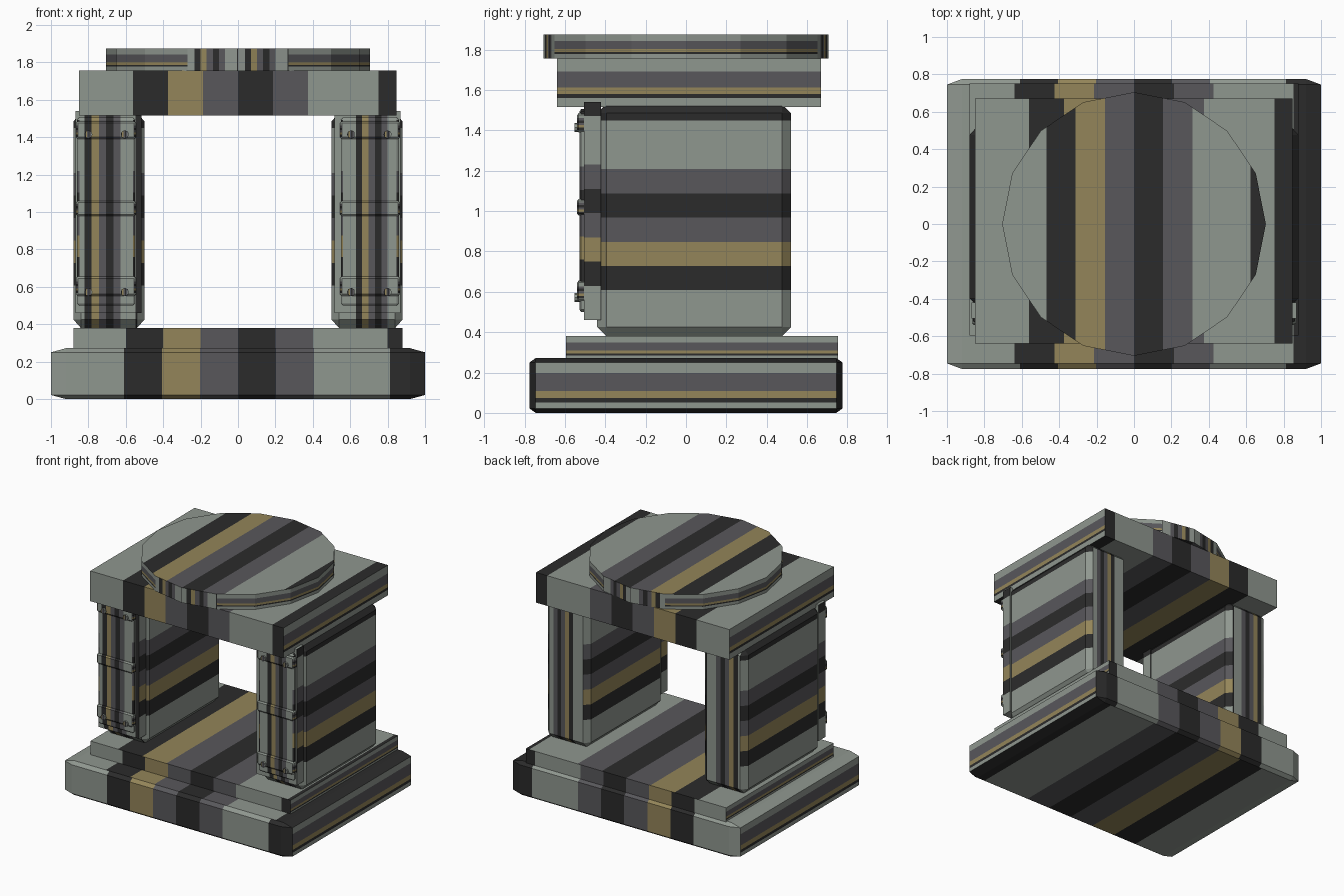
import bpy, bmesh, math
from mathutils import Vector, Matrix

if "Cube" in bpy.data.objects:
    bpy.data.objects.remove(bpy.data.objects["Cube"])

# ---- flat colours ----
COLOURS = [("stone_grey", (0.275, 0.308, 0.275)), ("near_black", (0.024, 0.024, 0.024)),
           ("old_gold", (0.293, 0.234, 0.100)), ("slate_grey", (0.098, 0.096, 0.105))]
MATS = []
for name, c in COLOURS:
    m = bpy.data.materials.new(name)
    m.diffuse_color = (*c, 1)
    m.use_nodes = True
    m.node_tree.nodes["Principled BSDF"].inputs["Base Color"].default_value = m.diffuse_color
    MATS.append(m)
L, D, T, G = range(4)

# stripe rhythm in steps around a centre, and the squeezed one on thin slab sides
STEPS, STEP_COLS = [-3, -2, -1, 0, 1, 2, 4], [L, D, T, G, D, G, L, D]
THIN, THIN_COLS = [0.19, 0.27, 0.40, 0.73], [L, D, T, G, L]


def bands(bm, faces, axis, cuts, cols):
    """Cut faces across an axis and colour each band."""
    no = Vector((0, 0, 0))
    no[axis] = 1
    for c in cuts:
        geom = set(faces)
        for f in faces:
            geom.update(f.edges)
            geom.update(f.verts)
        res = bmesh.ops.bisect_plane(bm, geom=list(geom), dist=1e-5, plane_co=no * c, plane_no=no)
        faces = list(set(faces) | {g for g in res["geom"] if isinstance(g, bmesh.types.BMFace)})
    for f in faces:
        p = f.calc_center_median()[axis]
        f.material_index = cols[sum(p > c for c in cuts)]


def steps(bm, faces, axis, centre, s):
    bands(bm, faces, axis, [centre + k * s for k in STEPS], STEP_COLS)


def thin(bm, faces, z0, z1):
    bands(bm, faces, 2, [z0 + t * (z1 - z0) for t in THIN], THIN_COLS)


def facing(bm):
    """Split faces into x-, y- and z-facing groups."""
    groups = ([], [], [])
    bm.normal_update()
    for f in bm.faces:
        n = f.normal
        k = 0 if abs(n.x) > 0.55 else 1 if abs(n.y) > 0.55 else 2
        groups[k].append(f)
    return groups


def finish(bm, name):
    bmesh.ops.recalc_face_normals(bm, faces=bm.faces)
    me = bpy.data.meshes.new(name)
    bm.to_mesh(me)
    bm.free()
    for m in MATS:
        me.materials.append(m)
    ob = bpy.data.objects.new(name, me)
    bpy.context.collection.objects.link(ob)
    return ob


def box(x, y, z, chamfer=None):
    """Box from ranges, optionally with every edge chamfered."""
    bm = bmesh.new()
    mid = Vector([(r[0] + r[1]) / 2 for r in (x, y, z)])
    half = Vector([abs(r[1] - r[0]) / 2 for r in (x, y, z)])
    if chamfer is None:
        bmesh.ops.create_cube(bm, size=2, matrix=Matrix.Translation(mid) @ Matrix.Diagonal((*half, 1)))
        return bm
    inner = half - Vector(chamfer)
    for i in range(8):
        sg = [1 if i >> k & 1 else -1 for k in range(3)]
        for out in range(3):
            bm.verts.new([mid[k] + sg[k] * (half[k] if k == out else inner[k]) for k in range(3)])
    bmesh.ops.convex_hull(bm, input=bm.verts[:])
    bmesh.ops.dissolve_limit(bm, angle_limit=0.01, verts=bm.verts[:], edges=bm.edges[:])
    bmesh.ops.recalc_face_normals(bm, faces=bm.faces)
    return bm


def slab(name, x, y, z, s_front, s_top, chamfer=None):
    bm = box(x, y, z, chamfer)
    fx, fy, fz = facing(bm)
    thin(bm, fx, *z)
    steps(bm, fy, 0, 0, s_front)
    steps(bm, fz, 0, 0, s_top)
    finish(bm, name)


def upright(name, x, y, z, cx, sx, cz, sz, chamfer=None):
    bm = box(x, y, z, chamfer)
    fx, fy, fz = facing(bm)
    steps(bm, fx, 2, cz, sz)
    steps(bm, fy + fz, 0, cx, sx)
    finish(bm, name)


# ---- base, plinth and lintel ----
slab("base", (-1, 1), (-0.775, 0.775), (0, 0.272), 0.203, 0.213, (0.08, 0.03, 0.022))
slab("plinth", (-0.88, 0.88), (-0.595, 0.752), (0.262, 0.38), 0.2, 0.213)
slab("lintel", (-0.85, 0.848), (-0.64, 0.67), (1.516, 1.756), 0.1875, 0.1875)

# ---- sixteen-sided top disc ----
bm = bmesh.new()
bmesh.ops.create_cone(bm, cap_ends=True, segments=16, radius1=0.705, radius2=0.705, depth=0.12,
                      matrix=Matrix.Translation((0, 0, 1.815)))
if min(abs(v.co.y) for v in bm.verts) > 0.01:  # a corner sits on the x axis
    bmesh.ops.rotate(bm, verts=bm.verts, matrix=Matrix.Rotation(math.pi / 16, 3, 'Z'))
fx, fy, fz = facing(bm)
thin(bm, fx, 1.755, 1.875)
for f in fy:
    xs = [v.co.x for v in f.verts]
    steps(bm, [f], 0, (min(xs) + max(xs)) / 2, (max(xs) - min(xs)) * 0.12)
steps(bm, fz, 0, 0, 0.156)
finish(bm, "top_disc")

# ---- two side pillars with front plate, panel, straps and bolts ----
for side, sg in (("left", -1), ("right", 1)):
    def rng(a, b):
        return tuple(sorted((sg * a, sg * b)))
    cx, sx = (-0.705, 0.039) if sg < 0 else (0.732, 0.034)
    upright(side + "_pillar", rng(0.5, 0.88), (-0.44, 0.52), (0.38, 1.53), cx, sx, 0.968, 0.12,
            (0.04, 0.045, 0.045))
    upright(side + "_front_plate", rng(0.515, 0.87), (-0.505, -0.42), (0.46, 1.54), cx, sx, 0.99, 0.12)
    upright(side + "_front_panel", rng(0.55, 0.86), (-0.528, -0.49), (0.5, 1.505), cx, sx, 0.99, 0.115,
            (0.012, 0.008, 0.012))
    for part, z in (("upper", (1.39, 1.485)), ("middle", (0.978, 1.06)), ("lower", (0.552, 0.655))):
        upright(f"{side}_{part}_strap", rng(0.545, 0.866), (-0.54, -0.49), z, cx, sx,
                (z[0] + z[1]) / 2, 0.012, (0.01, 0.008, 0.01))
    for part, z in (("upper", 1.415), ("lower", 0.572)):
        for x in (0.605, 0.8):
            bm = bmesh.new()
            bmesh.ops.create_cone(bm, cap_ends=True, segments=8, radius1=0.022, radius2=0.022, depth=0.03,
                                  matrix=Matrix.Translation((sg * x, -0.537, z)) @
                                  Matrix.Rotation(math.pi / 2, 4, 'X'))
            fx, fy, fz = facing(bm)
            steps(bm, fy, 0, sg * x, 0.007)
            finish(bm, f"{side}_{part}_bolt")
